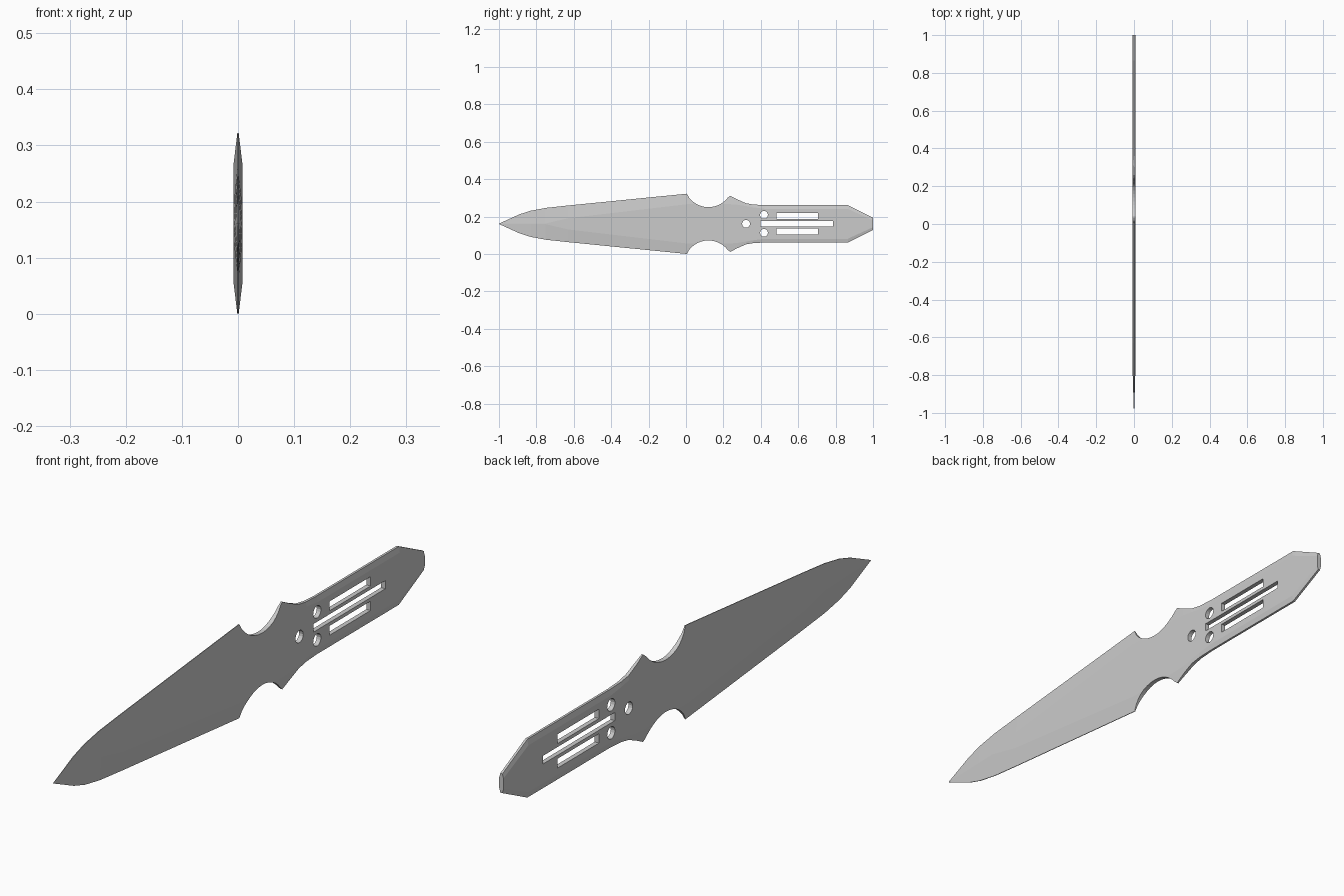
import bpy, bmesh, math

if "Cube" in bpy.data.objects:
    bpy.data.objects.remove(bpy.data.objects["Cube"])

MID = 0.161      # height of the centre line
T = 0.008        # half thickness of the plate
EDGE = 0.0012    # half thickness at the sharpened edge

def ground(h):
    """Half thickness where the rim stands h away from the centre line."""
    return max(EDGE, min(T, EDGE + (0.161 - h) / 0.056 * (T - EDGE)))

# Stations along the length: y, rim height, rim half thickness, flat height, flat half thickness
stations = [
    (-1.0, 0.001, 0.0004, 0.0005, 0.0006),
    (-0.89, 0.051, EDGE, 0.001, 0.004),
    (-0.83, 0.070, EDGE, 0.001, 0.006),
    (-0.75, 0.085, EDGE, 0.002, T),
    (-0.63, 0.098, EDGE, 0.030, T),
    (0.005, 0.161, EDGE, 0.105, T),
]
# Round finger notch
for i in range(1, 14):
    a = math.radians(-61 + 122 * i / 14)
    h = 0.22 - 0.131 * math.cos(a)
    stations.append((0.12 + 0.131 * math.sin(a), h, ground(h), min(0.105, h * 0.95), T))
# Guard and grip
stations += [
    (0.236, 0.150, ground(0.15), 0.105, T),
    (0.275, 0.130, ground(0.13), 0.102, T),
    (0.320, 0.110, 0.006, 0.095, T),
    (0.360, 0.103, 0.005, 0.088, T),
    (0.420, 0.100, 0.004, 0.080, T),
    (0.865, 0.100, 0.004, 0.080, T),
    (1.0, 0.033, 0.004, 0.018, T),
]

def new_object(name, bm):
    bmesh.ops.recalc_face_normals(bm, faces=bm.faces)
    me = bpy.data.meshes.new(name)
    bm.to_mesh(me)
    bm.free()
    ob = bpy.data.objects.new(name, me)
    bpy.context.collection.objects.link(ob)
    return ob

# Knife body: eight-sided sections lofted along the length
bm = bmesh.new()
rings = []
for y, eh, ex, fh, fx in stations:
    half = [(ex, eh), (fx, fh), (fx, -fh), (ex, -eh)]
    section = half + [(-x, h) for x, h in reversed(half)]
    rings.append([bm.verts.new((x, y, MID + h)) for x, h in section])
for a, b in zip(rings, rings[1:]):
    for i in range(8):
        j = (i + 1) % 8
        bm.faces.new((a[i], a[j], b[j], b[i]))
bm.faces.new(rings[0])
bm.faces.new(rings[-1])
knife = new_object("throwing_knife", bm)

# Cutters for the round holes and slots
bm = bmesh.new()

def prism(points):
    lo, hi = ([bm.verts.new((x, y, MID + h)) for y, h in points] for x in (-0.05, 0.05))
    bm.faces.new(lo)
    bm.faces.new(hi)
    for i in range(len(points)):
        j = (i + 1) % len(points)
        bm.faces.new((lo[i], lo[j], hi[j], hi[i]))

for y, h in ((0.321, 0), (0.417, 0.048), (0.417, -0.048)):
    prism([(y + 0.021 * math.cos(k * math.pi / 8), h + 0.021 * math.sin(k * math.pi / 8))
           for k in range(16)])
for y0, y1, h, r in ((0.397, 0.786, 0, 0.014), (0.483, 0.706, 0.042, 0.016), (0.483, 0.706, -0.042, 0.016)):
    prism([(y0, h - r), (y1, h - r), (y1, h + r), (y0, h + r)])
cutter = new_object("hole_cutter", bm)
cutter.hide_render = True

# Cut the holes through the grip
mod = knife.modifiers.new("holes", 'BOOLEAN')
mod.operation = 'DIFFERENCE'
mod.solver = 'EXACT'
mod.object = cutter
bpy.context.view_layer.objects.active = knife
knife.select_set(True)
bpy.ops.object.modifier_apply(modifier=mod.name)
bpy.data.objects.remove(cutter)
